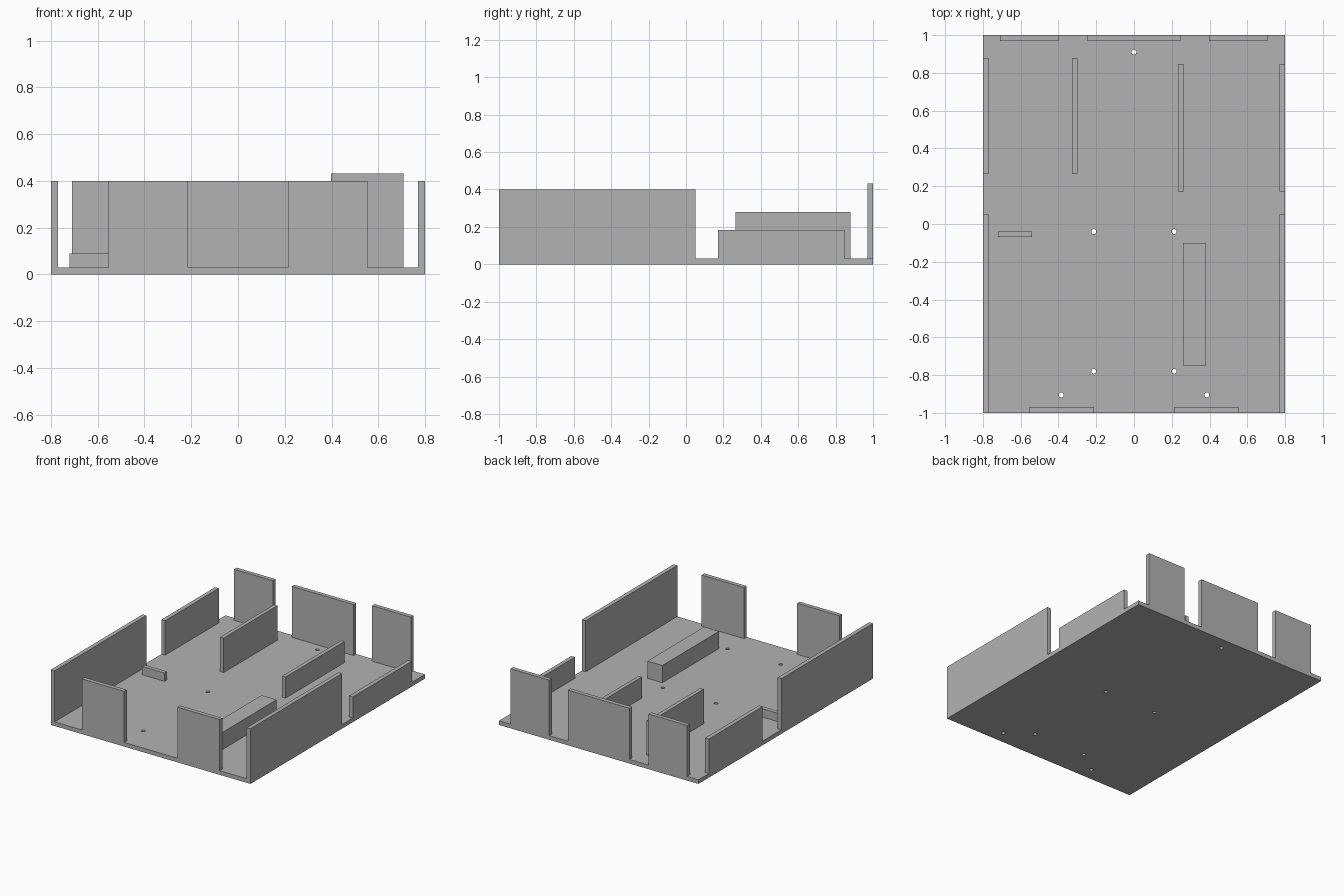
import bpy

# Remove the default cube
cube = bpy.data.objects.get("Cube")
if cube:
    bpy.data.objects.remove(cube, do_unlink=True)

grey = bpy.data.materials.new("plain_grey")
grey.use_nodes = True
colour = (0.45, 0.45, 0.45, 1)
grey.diffuse_color = colour
grey.node_tree.nodes["Principled BSDF"].inputs["Base Color"].default_value = colour

T = 0.03  # sheet thickness


def box(name, x0, x1, y0, y1, z1, z0=T):
    """Box between the given limits, standing on the floor by default."""
    bpy.ops.mesh.primitive_cube_add(
        size=1, location=((x0 + x1) / 2, (y0 + y1) / 2, (z0 + z1) / 2))
    ob = bpy.context.object
    ob.name = name
    ob.scale = (x1 - x0, y1 - y0, z1 - z0)
    bpy.ops.object.transform_apply(location=False, rotation=False, scale=True)
    ob.data.materials.append(grey)
    return ob


# Floor plate with drilled screw holes
floor = box("floor_plate", -0.8, 0.8, -1, 1, T, 0)
holes = [(0, 0.91)]
for side in (-1, 1):
    holes += [(side * 0.213, -0.04), (side * 0.213, -0.78), (side * 0.385, -0.905)]
for i, (x, y) in enumerate(holes):
    bpy.ops.mesh.primitive_cylinder_add(
        vertices=24, radius=0.013, depth=0.2, location=(x, y, T / 2))
    drill = bpy.context.object
    drill.name = f"hole_cutter_{i + 1}"
    drill.hide_render = True
    drill.hide_set(True)
    cut = floor.modifiers.new("screw_hole", 'BOOLEAN')
    cut.operation = 'DIFFERENCE'
    cut.solver = 'EXACT'
    cut.object = drill

# Apply the holes and discard the cutters
bpy.ops.object.select_all(action='DESELECT')
bpy.context.view_layer.objects.active = floor
floor.select_set(True)
bpy.ops.object.convert(target='MESH')
for ob in [o for o in bpy.data.objects if o.name.startswith("hole_cutter")]:
    bpy.data.objects.remove(ob, do_unlink=True)

# Long side walls and front panels
for name, side in (("right", -1), ("left", 1)):
    a, b = sorted((side * 0.8, side * (0.8 - T)))
    box(f"{name}_long_wall", a, b, -1, 0.05, 0.4)
    a, b = sorted((side * 0.213, side * 0.553))
    box(f"{name}_front_panel", a, b, -1, -1 + T, 0.4)

# Short side walls
box("right_short_wall", -0.8, -0.8 + T, 0.265, 0.88, 0.28)
box("left_short_wall", 0.8 - T, 0.8, 0.172, 0.848, 0.183)

# Back panels
box("right_back_panel", -0.71, -0.4, 1 - T, 1, 0.4)
box("middle_back_panel", -0.247, 0.247, 1 - T, 1, 0.4)
box("left_back_panel", 0.397, 0.707, 1 - T, 1, 0.432)

# Inner dividers and blocks
box("right_divider", -0.328, -0.3, 0.265, 0.88, 0.28)
box("left_divider", 0.233, 0.261, 0.172, 0.848, 0.183)
box("long_block", 0.26, 0.38, -0.75, -0.1, 0.155)
box("small_ledge", -0.72, -0.54, -0.07, -0.04, 0.09)
